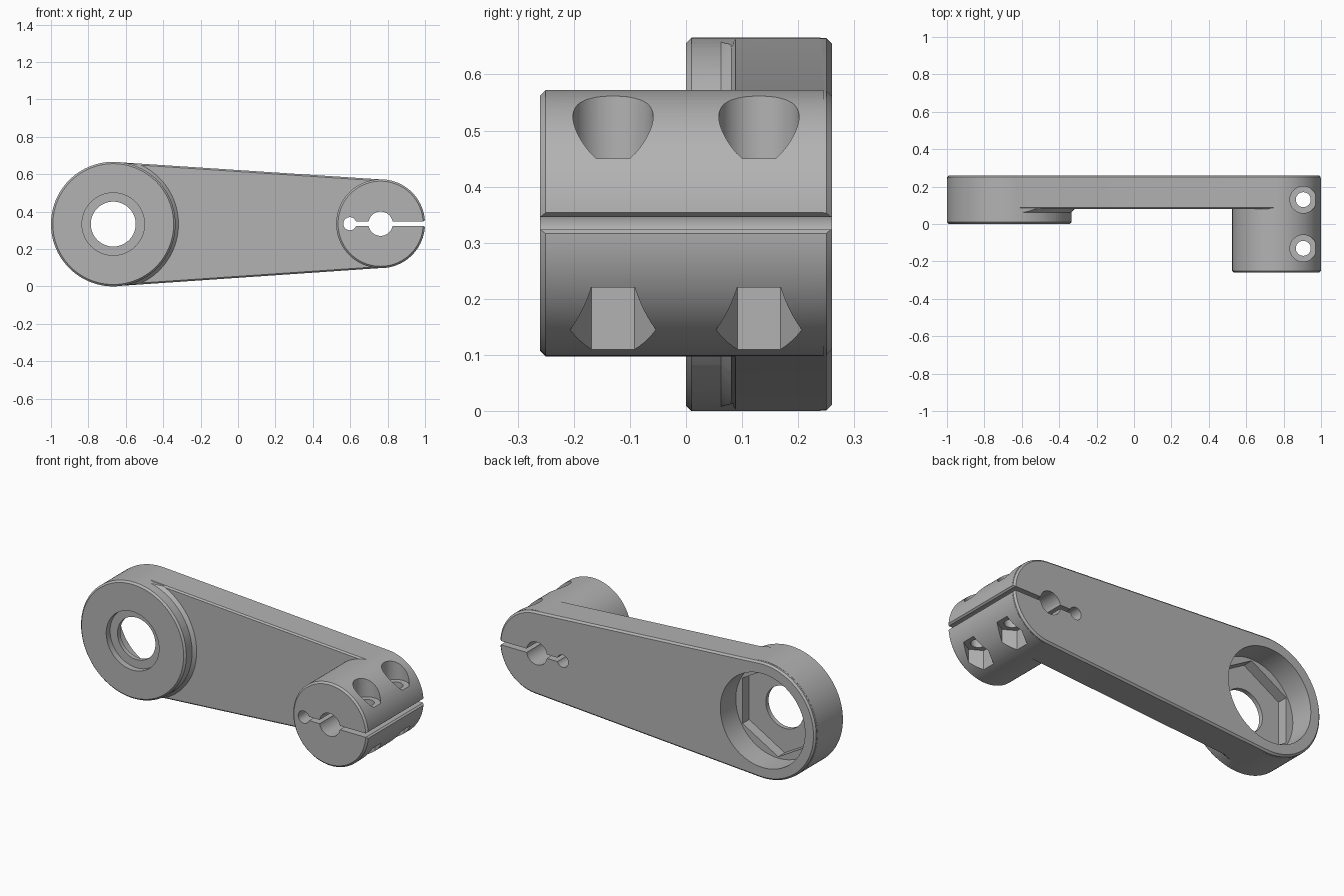
import bpy, bmesh, math

cube = bpy.data.objects.get("Cube")
if cube:
    bpy.data.objects.remove(cube, do_unlink=True)

metal = bpy.data.materials.new("satin grey metal")
metal.use_nodes = True
grey = (0.45, 0.45, 0.45, 1)
metal.diffuse_color = grey
metal.node_tree.nodes["Principled BSDF"].inputs["Base Color"].default_value = grey

# Main dimensions: hub and clamp centres (x, z) and radii
HUB, HUB_R = (-0.667, 0.333), 0.333
CLAMP, CLAMP_R = (0.7625, 0.335), 0.2375
BOLT_X, BOLT_Y = 0.905, 0.13


def circle(center, r, n=96, turn=0.0):
    return [(center[0] + r * math.cos(turn + math.tau * i / n),
             center[1] + r * math.sin(turn + math.tau * i / n)) for i in range(n)]


def arm_outline(inset, n=48):
    """Two end arcs joined by their common tangents."""
    tilt = math.acos((HUB_R - CLAMP_R) / (CLAMP[0] - HUB[0]))
    pts = []
    for c, r, a, b in ((CLAMP, CLAMP_R, -tilt, tilt), (HUB, HUB_R, tilt, math.tau - tilt)):
        for i in range(n + 1):
            t = a + (b - a) * i / n
            pts.append((c[0] + (r - inset) * math.cos(t), c[1] + (r - inset) * math.sin(t)))
    return pts


def loft(name, sections, axis="y"):
    """Closed solid through (depth, outline) sections along y or z."""
    bm = bmesh.new()
    rings = []
    for d, pts in sections:
        rings.append([bm.verts.new((u, d, v) if axis == "y" else (u, v, d)) for u, v in pts])
    n = len(rings[0])
    for lo, hi in zip(rings, rings[1:]):
        for i in range(n):
            j = (i + 1) % n
            bm.faces.new((lo[i], lo[j], hi[j], hi[i]))
    bm.faces.new(rings[0])
    bm.faces.new(rings[-1])
    bmesh.ops.recalc_face_normals(bm, faces=bm.faces)
    mesh = bpy.data.meshes.new(name)
    bm.to_mesh(mesh)
    bm.free()
    mesh.materials.append(metal)
    obj = bpy.data.objects.new(name, mesh)
    bpy.context.collection.objects.link(obj)
    return obj


def combine(target, tool, operation):
    mod = target.modifiers.new(operation.lower(), "BOOLEAN")
    mod.operation, mod.solver, mod.object = operation, "EXACT", tool
    bpy.context.view_layer.objects.active = target
    bpy.ops.object.modifier_apply(modifier=mod.name)
    bpy.data.objects.remove(tool, do_unlink=True)


def bore(name, center, r, a, b, axis="y", n=96, turn=0.0):
    pts = circle(center, r, n, turn)
    combine(arm, loft(name, [(a, pts), (b, pts)], axis), "DIFFERENCE")


# Flat tapered arm with chamfered rims
arm = loft("crank_arm", [(0.08, arm_outline(0.009)), (0.088, arm_outline(0.001)),
                         (0.25, arm_outline(0.001)), (0.26, arm_outline(0.011))])

# Hub disc
combine(arm, loft("hub", [(0, circle(HUB, HUB_R - 0.01)), (0.01, circle(HUB, HUB_R)),
                          (0.24, circle(HUB, HUB_R))]), "UNION")

# Sloped collar where the hub meets the arm, kept inside the arm outline
collar = loft("collar", [(0.06, circle(HUB, HUB_R - 0.002)), (0.08, circle(HUB, HUB_R + 0.016)),
                         (0.1, circle(HUB, HUB_R + 0.016))])
clip = arm_outline(0.004)
combine(collar, loft("collar_clip", [(-0.1, clip), (0.3, clip)]), "INTERSECT")
combine(arm, collar, "UNION")

# Clamp barrel
combine(arm, loft("clamp", [(-0.26, circle(CLAMP, CLAMP_R - 0.01)), (-0.25, circle(CLAMP, CLAMP_R)),
                            (0.245, circle(CLAMP, CLAMP_R))]), "UNION")

# Hub bores: through hole, front counterbore, hexagon seat, rear pocket
bore("hub_hole", HUB, 0.12, -0.1, 0.4)
bore("hub_counterbore", HUB, 0.167, -0.1, 0.035)
bore("hub_hex_seat", HUB, 0.26, 0.06, 0.4, n=6, turn=math.pi / 6)
bore("hub_rear_pocket", HUB, 0.268, 0.12, 0.4)

# Clamp bores and the flared slit
bore("shaft_hole", CLAMP, 0.065, -0.4, 0.4)
bore("relief_hole", (0.598, CLAMP[1]), 0.035, -0.4, 0.4)
zc = CLAMP[1]
slit = [(0.6, zc - 0.011), (0.99, zc - 0.011), (1.01, zc - 0.028),
        (1.01, zc + 0.028), (0.99, zc + 0.011), (0.6, zc + 0.011)]
combine(arm, loft("slit", [(-0.4, slit), (0.4, slit)]), "DIFFERENCE")

# Two clamp bolts: hole, round head recess above, hexagon nut recess below
for y in (-BOLT_Y, BOLT_Y):
    bore("bolt_hole", (BOLT_X, y), 0.04, -0.2, 0.9, "z", 48)
    bore("head_recess", (BOLT_X, y), 0.0715, 0.45, 0.9, "z", 64)
    bore("nut_recess", (BOLT_X, y), 0.0765, -0.2, 0.22, "z", 6, math.pi / 2)

bpy.ops.object.select_all(action="DESELECT")
arm.select_set(True)
bpy.context.view_layer.objects.active = arm
bpy.ops.object.shade_smooth_by_angle(angle=math.radians(25))
